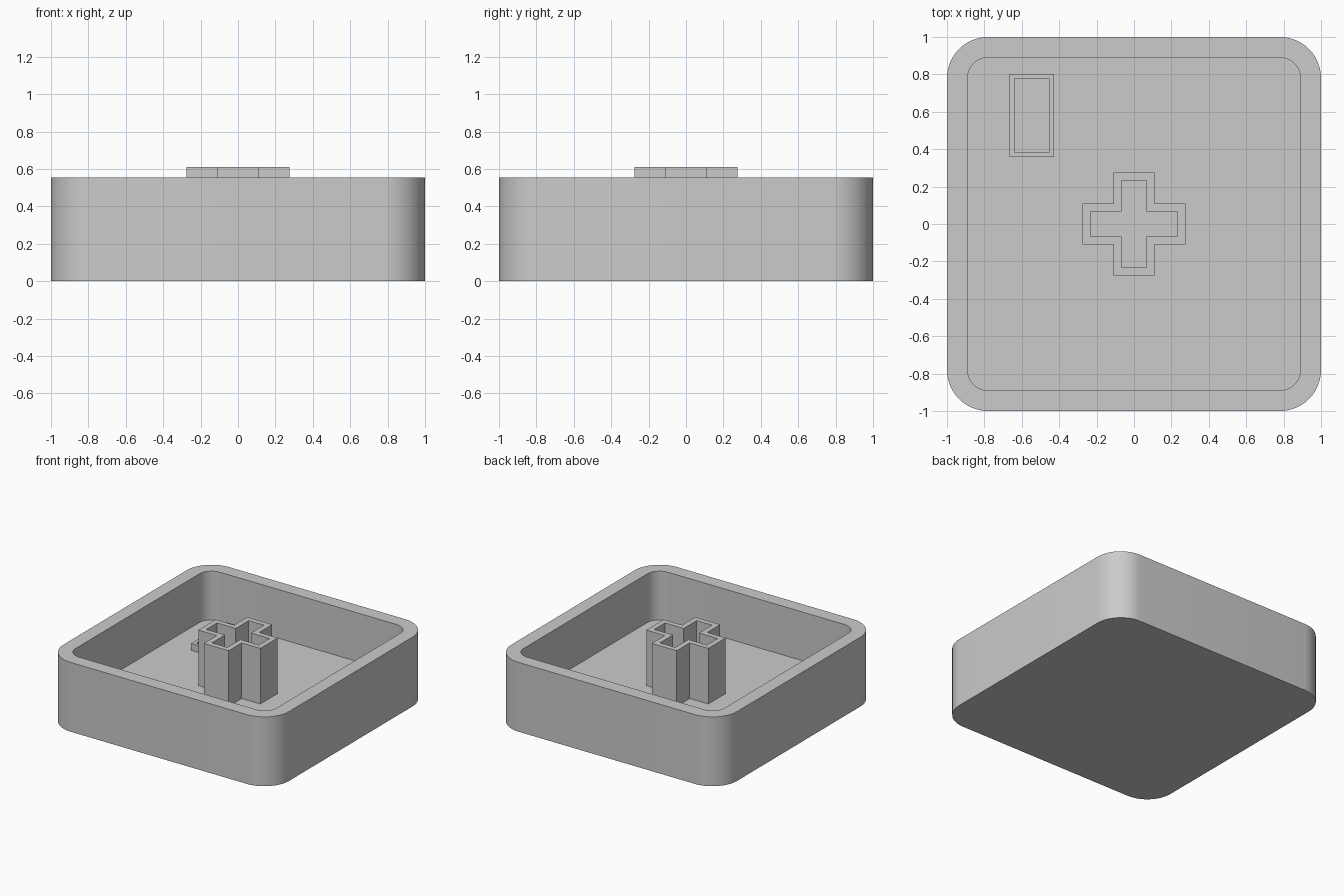
import bpy
import bmesh
from math import cos, sin, radians

cube = bpy.data.objects.get("Cube")
if cube:
    bpy.data.objects.remove(cube, do_unlink=True)

FLOOR = 0.165
RIM = 0.555

grey = bpy.data.materials.new("grey_plastic")
grey.use_nodes = True
colour = (0.6, 0.6, 0.6, 1)
grey.diffuse_color = colour
grey.node_tree.nodes["Principled BSDF"].inputs["Base Color"].default_value = colour


def rounded_square(half, radius, steps=12):
    c = half - radius
    points = []
    for quarter, (sx, sy) in enumerate([(1, 1), (-1, 1), (-1, -1), (1, -1)]):
        for i in range(steps + 1):
            a = radians(90 * (quarter + i / steps))
            points.append((sx * c + radius * cos(a), sy * c + radius * sin(a)))
    return points


def cross(reach, arm):
    # One quarter of the outline, turned four times
    points = []
    x_y = [(reach, -arm), (reach, arm), (arm, arm)]
    for _ in range(4):
        points += x_y
        x_y = [(-y, x) for x, y in x_y]
    return points


def rectangle(cx, cy, hx, hy):
    return [(cx + sx * hx, cy + sy * hy)
            for sx, sy in [(1, 1), (-1, 1), (-1, -1), (1, -1)]]


def hollow_part(name, outer, inner, bottom, top, closed=False):
    """Outer wall, flat rim and inner wall; closed adds a base and a floor."""
    bm = bmesh.new()
    rings = [[bm.verts.new((x, y, z)) for x, y in outline]
             for outline, z in [(outer, bottom), (outer, top), (inner, top), (inner, FLOOR)]]
    n = len(outer)
    for low, high in zip(rings, rings[1:]):
        for i in range(n):
            j = (i + 1) % n
            bm.faces.new((low[i], low[j], high[j], high[i]))
    if closed:
        bm.faces.new(rings[0][::-1])
        bm.faces.new(rings[-1])
    mesh = bpy.data.meshes.new(name)
    bm.to_mesh(mesh)
    bm.free()
    mesh.materials.append(grey)
    obj = bpy.data.objects.new(name, mesh)
    bpy.context.collection.objects.link(obj)
    return obj


# Open tray with rounded corners
tray = hollow_part("tray", rounded_square(1, 0.22), rounded_square(0.89, 0.11),
                   0, RIM, closed=True)
bpy.ops.object.select_all(action="DESELECT")
tray.select_set(True)
bpy.context.view_layer.objects.active = tray
bpy.ops.object.shade_smooth_by_angle(angle=radians(30))

# Hollow cross-shaped stem, standing just above the rim
hollow_part("cross_stem", cross(0.275, 0.11), cross(0.233, 0.068), FLOOR, 0.61)

# Low rectangular frame on the floor
hollow_part("floor_frame", rectangle(-0.546, 0.58, 0.119, 0.222),
            rectangle(-0.546, 0.58, 0.092, 0.197), FLOOR, FLOOR + 0.055)
